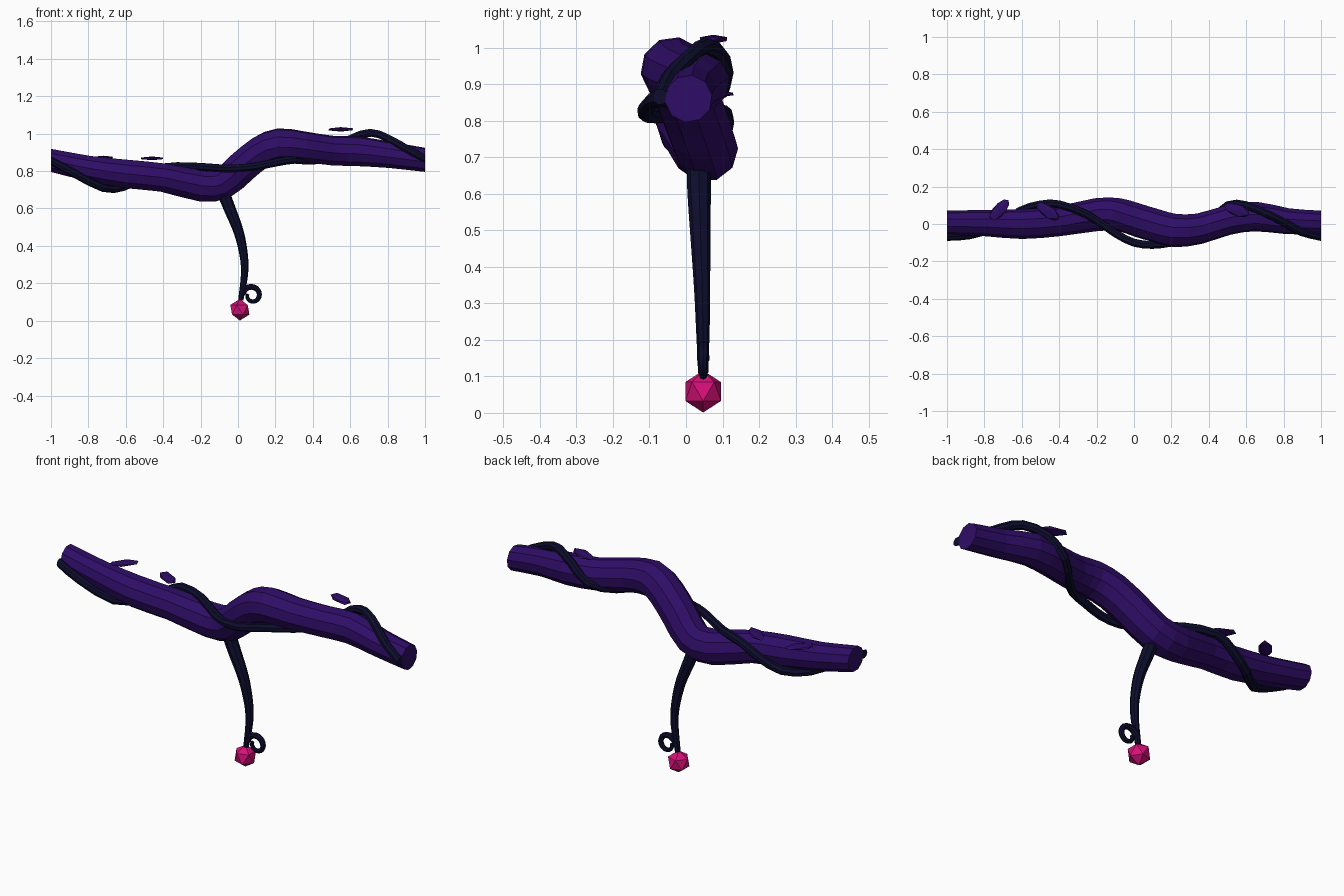
import bpy
import bmesh
import math
from mathutils import Vector, Matrix

default = bpy.data.objects.get("Cube")
if default:
    bpy.data.objects.remove(default, do_unlink=True)


def make_material(name, colour):
    mat = bpy.data.materials.new(name)
    mat.use_nodes = True
    mat.diffuse_color = (*colour, 1)
    mat.node_tree.nodes["Principled BSDF"].inputs["Base Color"].default_value = (*colour, 1)
    return mat


bark = make_material("purple bark", (0.028, 0.004, 0.135))
vine = make_material("dark navy vine", (0.004, 0.004, 0.027))
pink = make_material("pink crystal", (0.68, 0.005, 0.19))


def finish(bm, name, mat):
    bmesh.ops.recalc_face_normals(bm, faces=bm.faces)
    mesh = bpy.data.meshes.new(name)
    bm.to_mesh(mesh)
    bm.free()
    mesh.materials.append(mat)
    obj = bpy.data.objects.new(name, mesh)
    bpy.context.collection.objects.link(obj)
    return obj


def spline(points, steps):
    """Smooth path through (x, y, z, radius) points."""
    pts = [Vector(p) for p in points]
    pts = [pts[0] * 2 - pts[1]] + pts + [pts[-1] * 2 - pts[-2]]
    path = []
    for a, b, c, d in zip(pts, pts[1:], pts[2:], pts[3:]):
        for i in range(steps):
            t = i / steps
            path.append((b * 2 + (c - a) * t + (a * 2 - b * 5 + c * 4 - d) * t ** 2
                         + (b * 3 - a - c * 3 + d) * t ** 3) / 2)
    return path + [pts[-2]]


def tube(name, path, sides, mat, end_axis=None):
    """Sweep a flat-sided ring along a path, capping both ends."""
    bm = bmesh.new()
    rings = []
    side = Vector((0, 1, 0))
    last = len(path) - 1
    for i, p in enumerate(path):
        tangent = (path[min(i + 1, last)] - path[max(i - 1, 0)]).to_3d().normalized()
        if end_axis and i in (0, last):
            tangent = Vector(end_axis)
        side = (side - tangent * side.dot(tangent)).normalized()
        up = tangent.cross(side)
        ring = []
        for k in range(sides):
            a = math.tau * k / sides
            ring.append(bm.verts.new(p.to_3d() + (side * math.cos(a) + up * math.sin(a)) * p.w))
        rings.append(ring)
    for low, high in zip(rings, rings[1:]):
        for k in range(sides):
            n = (k + 1) % sides
            bm.faces.new((low[k], low[n], high[n], high[k]))
    bm.faces.new(rings[0])
    bm.faces.new(rings[-1])
    return finish(bm, name, mat)


def gem(name, location, scale, turn, mat):
    bm = bmesh.new()
    matrix = (Matrix.Translation(location) @ Matrix.Rotation(math.radians(turn), 4, "Z")
              @ Matrix.Diagonal((*scale, 1)))
    bmesh.ops.create_icosphere(bm, subdivisions=1, radius=1, matrix=matrix)
    return finish(bm, name, mat)


# Gnarled main branch
branch_points = [
    (-1, .007, .857, .065), (-.8, .005, .815, .07), (-.6, 0, .785, .08),
    (-.4, .015, .765, .08), (-.2, .05, .722, .088), (-.08, .05, .735, .088),
    (.02, .02, .82, .09), (.12, -.01, .9, .09), (.22, -.035, .94, .09),
    (.35, -.025, .93, .083), (.5, .02, .91, .08), (.65, .04, .905, .08),
    (.82, .015, .885, .07), (1, .007, .86, .065)]
tube("main_branch", spline(branch_points, 2), 10, bark, (1, 0, 0))

# Vine winding twice around the branch
vine_points = [
    (-1, -.068, .855), (-.88, -.06, .79), (-.72, -.01, .71), (-.61, .07, .715),
    (-.5, .105, .77), (-.4, .105, .82), (-.25, .05, .825), (-.1, -.05, .815),
    (0, -.1, .815), (.1, -.112, .825), (.2, -.1, .845), (.3, -.075, .86),
    (.4, .01, .855), (.5, .1, .89), (.6, .1, .97), (.71, .055, 1.005),
    (.8, .01, .975), (.9, -.045, .92), (1, -.07, .865)]
tube("winding_vine", spline([(*p, .022) for p in vine_points], 2), 8, vine, (1, 0, 0))

# Tapering tendril that hangs from the branch
tendril_points = [
    (-.085, .035, .7, .034), (-.045, .036, .6, .032), (.005, .04, .47, .027),
    (.032, .044, .34, .022), (.034, .046, .24, .019), (.015, .047, .11, .014)]
tube("hanging_tendril", spline(tendril_points, 4), 8, vine)

# Curl at the tendril's tip
curl = []
turns = 20
for i in range(turns + 1):
    t = i / turns
    angle = math.radians(170 - 370 * t)
    reach = .052 - .028 * t
    curl.append(Vector((.075 + reach * math.cos(angle), .047,
                        .135 + reach * math.sin(angle), .017 - .008 * t)))
tube("tendril_curl", curl, 8, vine)

# Faceted crystal
gem("hanging_crystal", (.01, .047, .0585), (.0575, .0575, .0575), 180, pink)

# Thin leaves above the branch
leaves = {
    "outer_right_leaf": ((-.72, .075, .873), 48, .009),
    "inner_right_leaf": ((-.46, .068, .868), -35, .01),
    "left_leaf": ((.55, .075, 1.023), -20, .012),
}
for name, (place, turn, thick) in leaves.items():
    gem(name, place, (.08, .036, thick), turn, bark)
